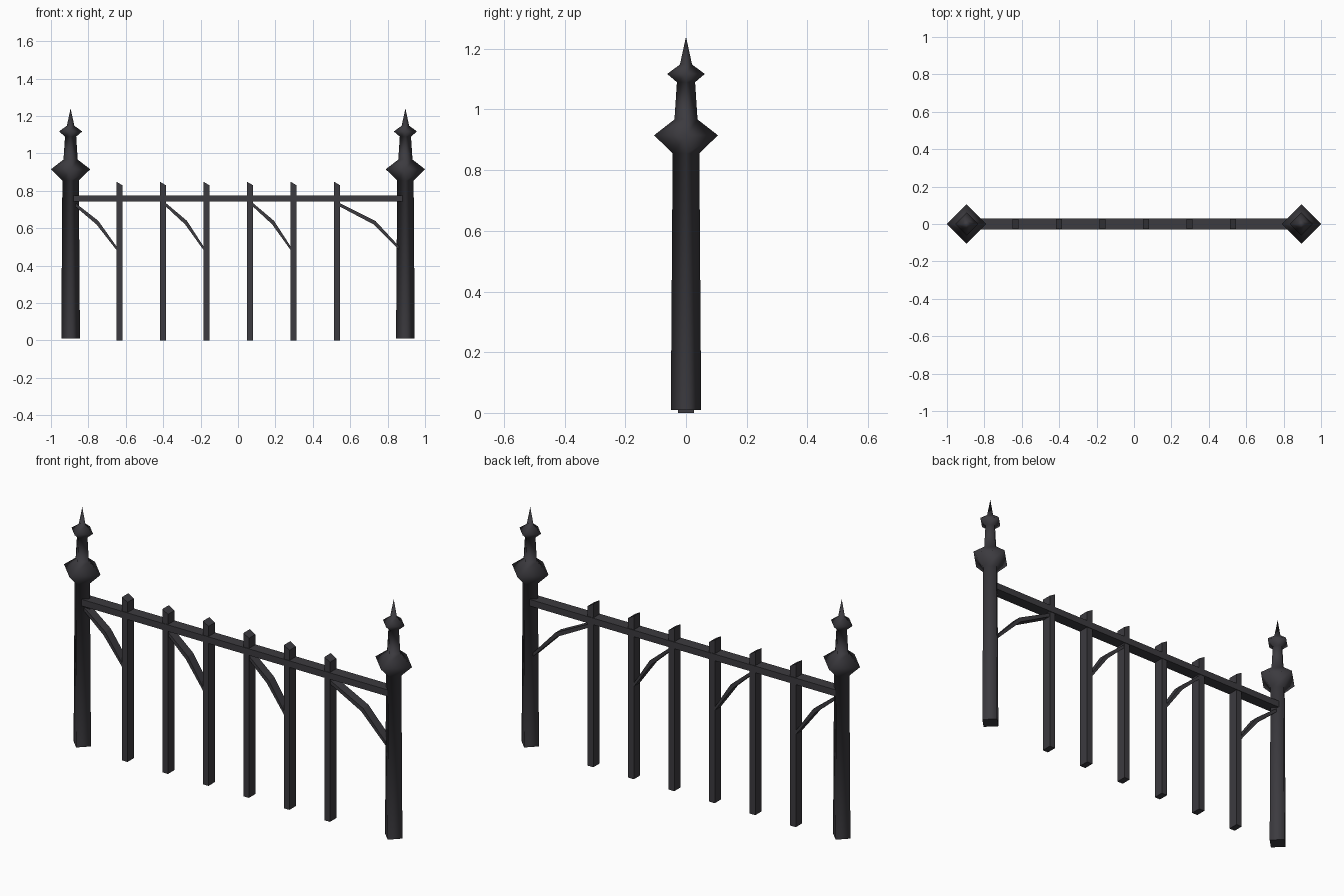
import bpy, bmesh, math

if "Cube" in bpy.data.objects:
    bpy.data.objects.remove(bpy.data.objects["Cube"])

iron = bpy.data.materials.new("dark iron grey")
iron.diffuse_color = (0.045, 0.043, 0.05, 1)
iron.use_nodes = True
iron.node_tree.nodes["Principled BSDF"].inputs["Base Color"].default_value = iron.diffuse_color


def finish(name, bm):
    bmesh.ops.recalc_face_normals(bm, faces=bm.faces)
    mesh = bpy.data.meshes.new(name)
    bm.to_mesh(mesh)
    bm.free()
    mesh.materials.append(iron)
    obj = bpy.data.objects.new(name, mesh)
    bpy.context.collection.objects.link(obj)
    return obj


def prism(name, outline, half_depth):
    """Extrude an (x, z) outline symmetrically along y."""
    bm = bmesh.new()
    face = bm.faces.new([bm.verts.new((x, -half_depth, z)) for x, z in outline])
    ext = bmesh.ops.extrude_face_region(bm, geom=[face])
    verts = [g for g in ext["geom"] if isinstance(g, bmesh.types.BMVert)]
    bmesh.ops.translate(bm, verts=verts, vec=(0, 2 * half_depth, 0))
    return finish(name, bm)


def turned_post(name, cx, profile, sides=4):
    """Four-sided smooth post with its corners on the x and y axes."""
    bm = bmesh.new()
    rings = []
    for r, z in profile:
        rings.append([bm.verts.new((cx + r * math.cos(math.tau * i / sides),
                                    r * math.sin(math.tau * i / sides), z))
                      for i in range(sides)])
    for a, b in zip(rings, rings[1:]):
        for i in range(sides):
            j = (i + 1) % sides
            bm.faces.new((a[i], a[j], b[j], b[i])).smooth = True
    tip = bm.verts.new((cx, 0, 1.24))
    for i in range(sides):
        bm.faces.new((rings[-1][i], rings[-1][(i + 1) % sides], tip)).smooth = True
    bm.faces.new(rings[0])
    return finish(name, bm)


# end posts with bulb, collar and spike
PROFILE = [(0.05, 0.01), (0.044, 0.855), (0.105, 0.915), (0.038, 0.967),
           (0.03, 1.09), (0.062, 1.117), (0.02, 1.148)]
for side, cx in (("left", -0.895), ("right", 0.895)):
    turned_post(side + "_post", cx, PROFILE)

# top rail
prism("rail", [(-0.88, 0.742), (0.88, 0.742), (0.88, 0.776), (-0.88, 0.776)], 0.029)

# pickets with slanted tops
W = 0.016
pickets = [-0.633 + 0.2327 * i for i in range(6)]
for i, x in enumerate(pickets):
    prism(f"picket_{i + 1}",
          [(x - W, 0), (x + W, 0), (x + W, 0.829), (x - W, 0.848)], 0.026)

# bent braces under the rail: left end, right end, bend position
spans = [(-0.868, pickets[0] - W, 0.53),
         (pickets[1] + W, pickets[2] - W, 0.53),
         (pickets[3] + W, pickets[4] - W, 0.53),
         (pickets[5] + W, 0.862, 0.58)]
T = 0.0095
for i, (x0, x1, f) in enumerate(spans):
    xm = x0 + (x1 - x0) * f
    prism(f"brace_{i + 1}",
          [(x0, 0.724 - T), (xm - 0.005, 0.63 - T), (x1, 0.492 - T),
           (x1, 0.492 + T), (xm + 0.005, 0.63 + T), (x0, 0.724 + T)], 0.023)
